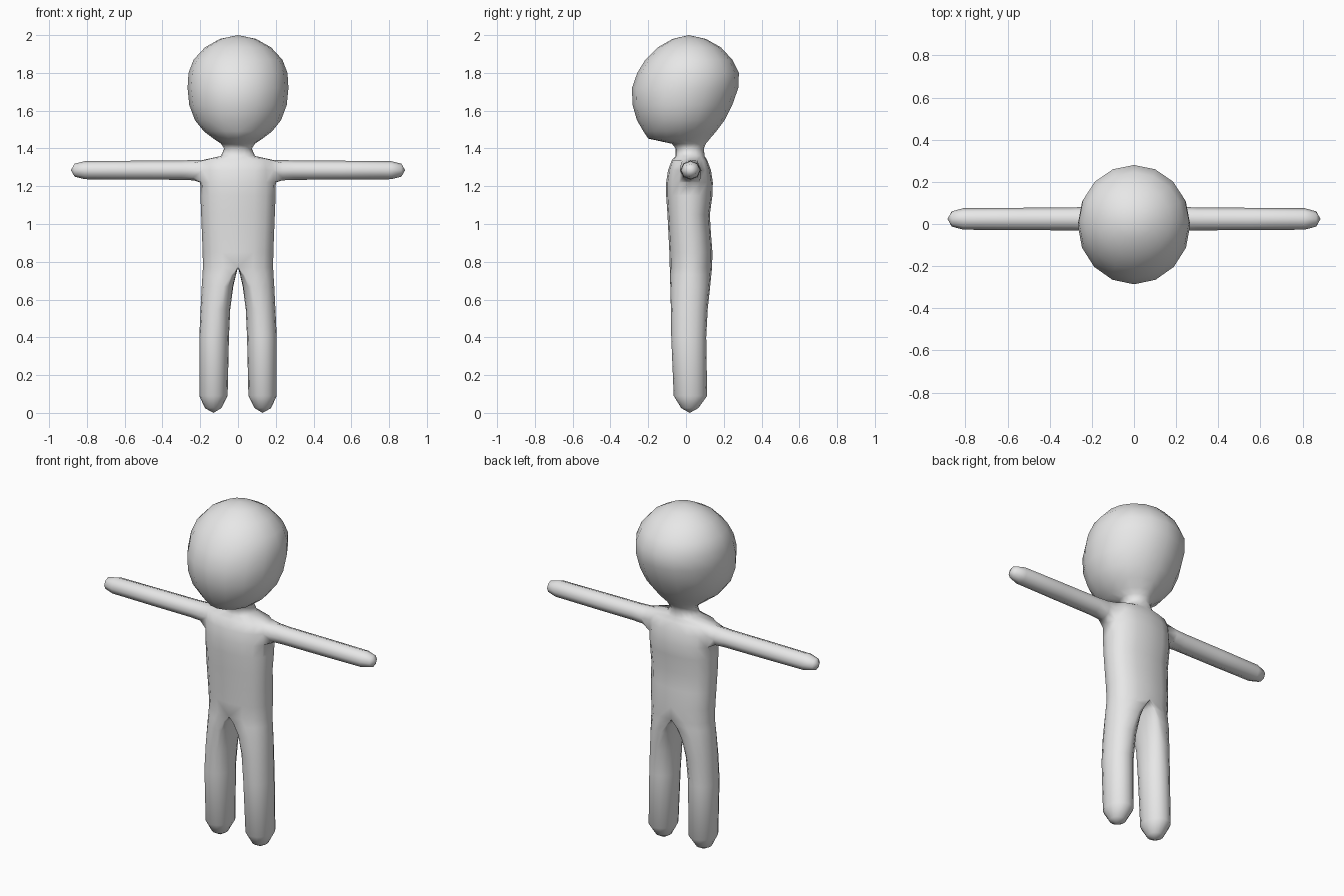
import bpy, bmesh
from math import sin, cos, pi

cube = bpy.data.objects.get("Cube")
if cube:
    bpy.data.objects.remove(cube)

SIDES = 16
HALF = SIDES // 2

bm = bmesh.new()


def spread(v, power):
    """Superellipse rounding of a sine or cosine."""
    return (1 if v >= 0 else -1) * abs(v) ** (2 / power)


def section(z, outer, front, back, middle=0.0, inner=0.0, whole=False, power=2.0):
    """Horizontal ring; only its outer half unless whole is set."""
    ring = []
    for i in range(SIDES if whole else HALF + 1):
        a = -pi / 2 + 2 * pi * i / SIDES
        c = 0.0 if i in (0, HALF) else spread(cos(a), power)
        x = middle + c * ((outer - middle) if c >= 0 else (middle - inner))
        y = (front + back) / 2 + spread(sin(a), power) * (back - front) / 2
        ring.append(bm.verts.new((x, y, z)))
    return ring


def skin(lower, upper, closed):
    n = len(upper)
    for i in range(n if closed else n - 1):
        j = (i + 1) % n
        bm.faces.new((lower[i], lower[j], upper[j], upper[i]))


def fan(ring, tip, closed):
    v = bm.verts.new(tip)
    n = len(ring)
    for i in range(n if closed else n - 1):
        bm.faces.new((ring[i], ring[(i + 1) % n], v))


# Leg: z, outer x, front y, back y, middle x, inner x
leg = [
    (.025, .175, -.025, .065, .13, .088),
    (.09, .205, -.065, .112, .13, .055),
    (.4, .205, -.078, .107, .127, .048),
    (.55, .198, -.08, .115, .11, .041),
    (.67, .192, -.083, .128, .075, .025),
    (.73, .188, -.085, .134, .035, .011),
    (.77, .186, -.086, .138, 0, 0),
]
rings = [section(*row, whole=True, power=2.0 + .04 * k) for k, row in enumerate(leg)]
for a, b in zip(rings, rings[1:]):
    skin(a, b, True)
fan(rings[0], (.13, .02, 0), True)

# Torso, continuing from the outer half of the leg's top ring: z, half width, front, back
torso = [
    (.85, .187, -.088, .14),
    (.95, .191, -.093, .132),
    (1.05, .195, -.098, .126),
    (1.15, .199, -.105, .14),
    (1.22, .2, -.105, .142),
    (1.285, .2, -.095, .132),
    (1.338, .19, -.075, .112),
    (1.36, .09, -.055, .098),
]
# Neck and head
head = [
    (1.4, .073, -.055, .095),
    (1.425, .09, -.075, .105),
    (1.452, .13, -.2, .127),
    (1.49, .18, -.225, .16),
    (1.55, .228, -.26, .205),
    (1.63, .258, -.283, .245),
    (1.72, .267, -.286, .277),
    (1.8, .262, -.258, .28),
    (1.87, .235, -.215, .245),
    (1.935, .175, -.15, .185),
    (1.98, .095, -.07, .105),
]
body = [rings[-1][:HALF + 1]]
body += [section(*row, power=2.35) for row in torso]
body += [section(*row) for row in head]
for a, b in zip(body, body[1:]):
    skin(a, b, False)
fan(body[-1], (0, .015, 2.0), False)

# Shoulder opening
level, side = 6, HALF // 2
around = [(0, 1), (1, 1), (1, 0), (1, -1), (0, -1), (-1, -1), (-1, 0), (-1, 1)]
loop = [body[level + dz][side + dy] for dz, dy in around]
bm.verts.remove(body[level][side])

# Arm grown from the opening: x, radius
for x, r in [(.235, .054), (.3, .051), (.55, .05), (.81, .048), (.865, .034)]:
    ring = [bm.verts.new((x, .024 + 1.06 * r * cos(k * pi / 4), 1.285 + r * sin(k * pi / 4)))
            for k in range(8)]
    skin(loop, ring, True)
    loop = ring
fan(loop, (.885, .024, 1.285), True)

bmesh.ops.recalc_face_normals(bm, faces=bm.faces)
for f in bm.faces:
    f.smooth = True

mesh = bpy.data.meshes.new("body")
bm.to_mesh(mesh)
bm.free()
figure = bpy.data.objects.new("body", mesh)
bpy.context.collection.objects.link(figure)

# Right half
mirror = figure.modifiers.new("Mirror", 'MIRROR')
mirror.use_clip = True
mirror.merge_threshold = .001

# Plain grey
grey = bpy.data.materials.new("plain grey")
grey.use_nodes = True
colour = (.8, .8, .8, 1)
grey.diffuse_color = colour
grey.node_tree.nodes["Principled BSDF"].inputs["Base Color"].default_value = colour
mesh.materials.append(grey)
